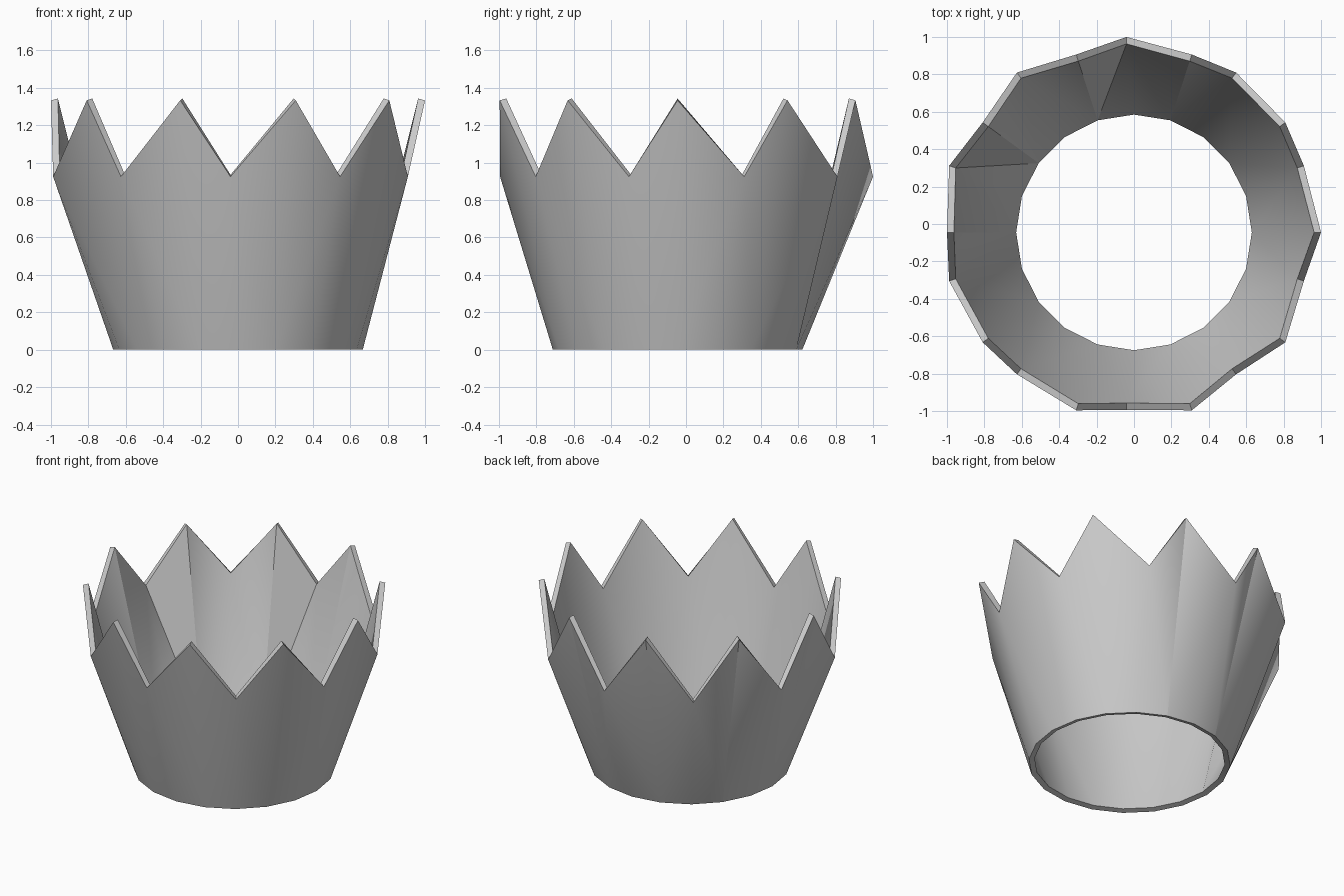
import bpy, bmesh
from math import cos, sin, pi

if "Cube" in bpy.data.objects:
    bpy.data.objects.remove(bpy.data.objects["Cube"])

N = 20  # sides: even = spike tips, odd = valleys between spikes


def ring(bm, top, inset, lift):
    """One ring of the wall; valleys are slightly shifted off the base centre."""
    verts = []
    for i in range(N):
        a = 2 * pi * i / N
        if not top:
            r, cx, cy, z = 0.667, 0, -0.045, 0.0
        elif i % 2:
            r, cx, cy, z = 0.997, -0.04, 0.003, 0.925
        else:
            r, cx, cy, z = 1.0, 0, -0.045, 1.333
        r -= inset
        verts.append(bm.verts.new((cx + r * cos(a), cy + r * sin(a), z + lift)))
    return verts


bm = bmesh.new()
# outer and inner shells
out_b, out_t = ring(bm, False, 0, 0), ring(bm, True, 0, 0)
in_b, in_t = ring(bm, False, 0.037, 0.01), ring(bm, True, 0.037, 0.01)

for i in range(N):
    j = (i + 1) % N
    # walls, split from each valley down to the base point under the tip
    tip, val = (j, i) if i % 2 else (i, j)
    for b, t in ((out_b, out_t), (in_b, in_t)):
        bm.faces.new((b[tip], b[val], t[val]))
        bm.faces.new((b[tip], t[val], t[tip]))
    # zigzag rim and base rim
    bm.faces.new((out_t[i], out_t[j], in_t[j], in_t[i]))
    bm.faces.new((out_b[i], in_b[i], in_b[j], out_b[j]))

bmesh.ops.recalc_face_normals(bm, faces=bm.faces)
mesh = bpy.data.meshes.new("zigzag_cup")
bm.to_mesh(mesh)
bm.free()

cup = bpy.data.objects.new("zigzag_cup", mesh)
bpy.context.collection.objects.link(cup)
bpy.context.view_layer.objects.active = cup
cup.select_set(True)
bpy.ops.object.shade_smooth_by_angle(angle=pi / 6)
